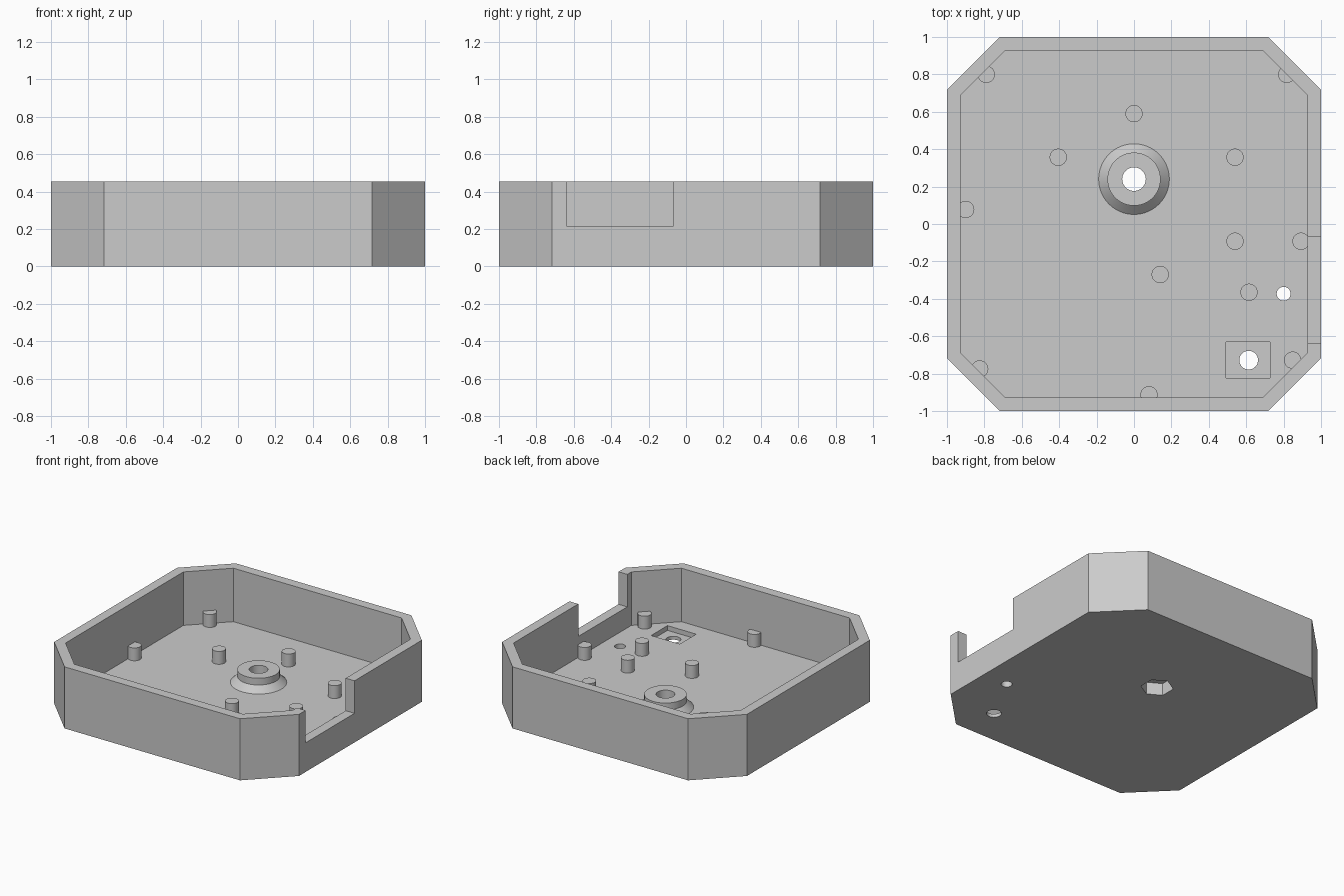
import bpy
import bmesh
from math import cos, sin, pi

if "Cube" in bpy.data.objects:
    bpy.data.objects.remove(bpy.data.objects["Cube"], do_unlink=True)

FLOOR, HEIGHT, PIN_TOP = 0.06, 0.455, 0.155
BOSS_Y = 0.24

grey = bpy.data.materials.new("plain grey")
grey.use_nodes = True
grey.diffuse_color = (0.6, 0.6, 0.6, 1)
grey.node_tree.nodes["Principled BSDF"].inputs["Base Color"].default_value = (0.6, 0.6, 0.6, 1)


def prism(name, outline, z0, z1):
    """Extrude a flat outline from z0 up to z1."""
    bm = bmesh.new()
    face = bm.faces.new([bm.verts.new((x, y, z0)) for x, y in outline])
    top = bmesh.ops.extrude_face_region(bm, geom=[face])["geom"]
    bmesh.ops.translate(bm, vec=(0, 0, z1 - z0),
                        verts=[v for v in top if isinstance(v, bmesh.types.BMVert)])
    bmesh.ops.recalc_face_normals(bm, faces=bm.faces)
    mesh = bpy.data.meshes.new(name)
    bm.to_mesh(mesh)
    bm.free()
    mesh.materials.append(grey)
    obj = bpy.data.objects.new(name, mesh)
    bpy.context.collection.objects.link(obj)
    return obj


def octagon(r, c):
    return [(c, -r), (r, -c), (r, c), (c, r), (-c, r), (-r, c), (-r, -c), (-c, -r)]


def ring(x, y, r, sides=40, turn=0.0):
    return [(x + r * cos(turn + 2 * pi * i / sides),
             y + r * sin(turn + 2 * pi * i / sides)) for i in range(sides)]


def box(x0, x1, y0, y1):
    return [(x0, y0), (x1, y0), (x1, y1), (x0, y1)]


def cut(obj, cutters):
    """Subtract the cutters and bake the result."""
    for c in cutters:
        c.hide_render = True
        mod = obj.modifiers.new("cut", "BOOLEAN")
        mod.operation = "DIFFERENCE"
        mod.solver = "EXACT"
        mod.object = c
    bpy.context.view_layer.update()
    deps = bpy.context.evaluated_depsgraph_get()
    mesh = bpy.data.meshes.new_from_object(obj.evaluated_get(deps))
    obj.modifiers.clear()
    obj.data = mesh


# Tray and raised boss
tray = prism("tray", octagon(1, 0.717), 0, HEIGHT)
boss = prism("centre_boss_flare", ring(0, BOSS_Y, 0.19, 64), FLOOR - 0.03, 0.105)
for v in boss.data.vertices:
    if v.co.z > 0.1:  # taper the upper rim
        v.co.x *= 0.142 / 0.19
        v.co.y = BOSS_Y + (v.co.y - BOSS_Y) * 0.142 / 0.19
    else:
        v.co.z = FLOOR - 0.001
collar = prism("centre_boss_collar", ring(0, BOSS_Y, 0.142, 64), 0.105, PIN_TOP)

# Bore and hexagonal nut recess shared by tray and boss
bore = prism("bore_cutter", ring(0, BOSS_Y, 0.063), -0.1, 0.3)
nut = prism("nut_cutter", ring(0, BOSS_Y, 0.11, 6, pi / 2), -0.1, 0.09)

# Cavity, side notch, rectangular recess and small holes
tray_cutters = [
    prism("cavity_cutter", octagon(0.928, 0.687), FLOOR, 0.6),
    prism("notch_cutter", box(0.85, 1.1, -0.64, -0.068), 0.215, 0.6),
    prism("recess_cutter", box(0.493, 0.728, -0.823, -0.632), 0.025, 0.2),
    prism("recess_hole_cutter", ring(0.613, -0.728, 0.05), -0.1, 0.2),
    prism("small_hole_cutter", ring(0.8, -0.373, 0.037), -0.1, 0.2),
]
cut(tray, tray_cutters + [bore, nut])
cut(boss, [bore, nut])
cut(collar, [bore])
for c in tray_cutters + [bore, nut]:
    bpy.data.objects.remove(c, do_unlink=True)

# Support pins, some sunk partly into the walls
pin_spots = [(0, 0.59), (-0.405, 0.357), (0.54, 0.357), (0.54, -0.092),
             (0.14, -0.27), (0.615, -0.365), (-0.9, 0.078), (0.893, -0.092),
             (-0.79, 0.8), (0.817, 0.8), (-0.825, -0.775), (0.848, -0.728),
             (0.08, -0.913)]
pins = [prism(f"support_pin_{i + 1}", ring(x, y, 0.046, 32), FLOOR - 0.01, PIN_TOP)
        for i, (x, y) in enumerate(pin_spots)]

# Smooth round walls, keep hard edges
bpy.ops.object.select_all(action="DESELECT")
for obj in [tray, boss, collar] + pins:
    obj.select_set(True)
bpy.context.view_layer.objects.active = tray
bpy.ops.object.shade_smooth_by_angle(angle=pi / 6)
